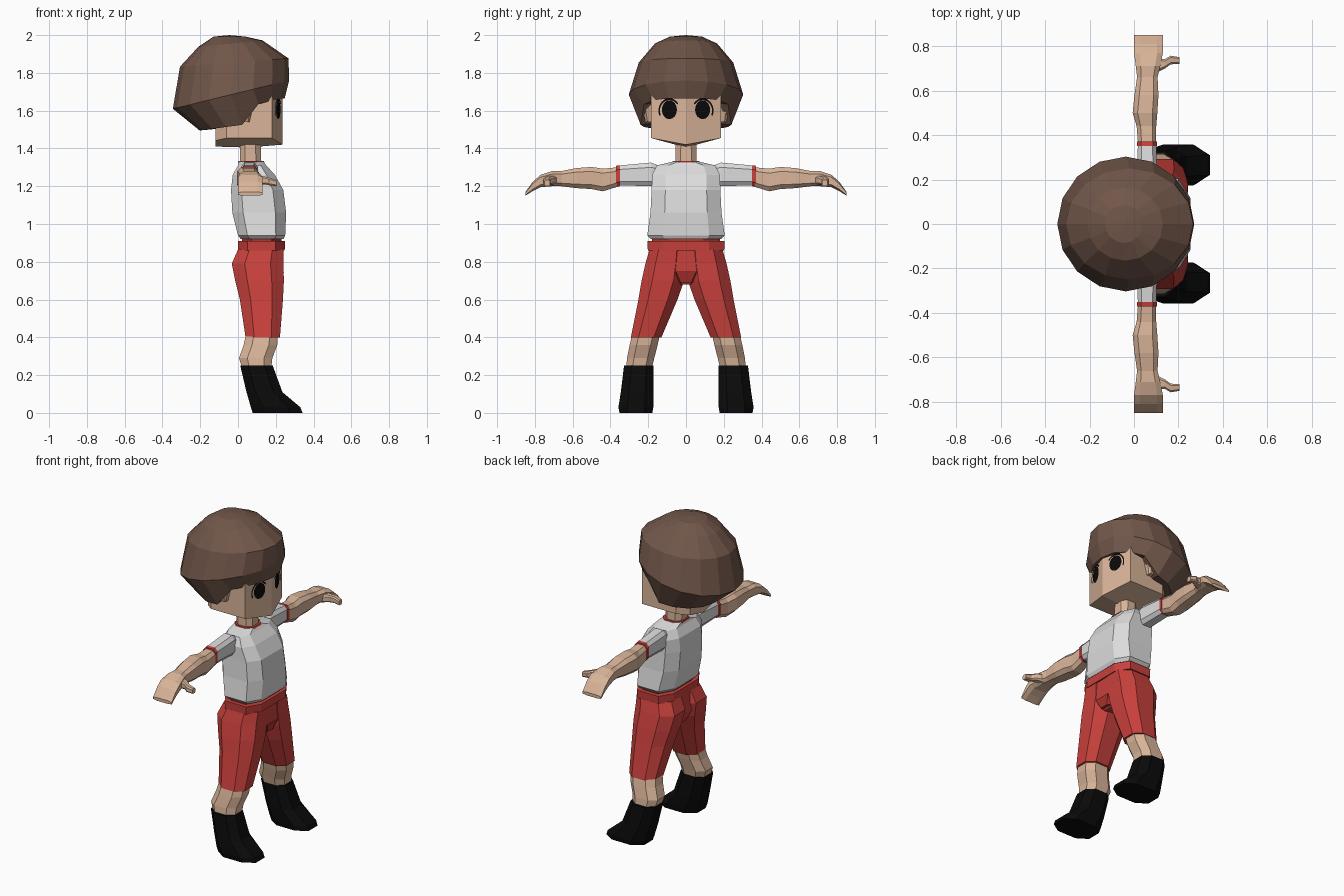
import bpy, bmesh, math
from mathutils import Vector


def material(name, rgb):
    m = bpy.data.materials.new(name)
    m.diffuse_color = (*rgb, 1)
    return m


SKIN = material("skin", (0.70, 0.46, 0.32))
HAIR = material("brown hair", (0.165, 0.093, 0.067))
WHITE = material("white cloth", (0.72, 0.72, 0.72))
RED = material("red cloth", (0.58, 0.052, 0.045))
DARK_RED = material("dark red cloth", (0.45, 0.035, 0.03))
BLACK = material("black", (0.003, 0.003, 0.003))


def finish(bm, name, mat):
    bmesh.ops.recalc_face_normals(bm, faces=bm.faces)
    me = bpy.data.meshes.new(name)
    bm.to_mesh(me)
    bm.free()
    me.materials.append(mat)
    ob = bpy.data.objects.new(name, me)
    bpy.context.collection.objects.link(ob)
    return ob


def loft(name, rings, mat, tips=(None, None)):
    """Skin closed rings of points and close both ends with fans."""
    bm = bmesh.new()
    vr = [[bm.verts.new(p) for p in r] for r in rings]
    n = len(vr[0])
    for a, b in zip(vr, vr[1:]):
        for i in range(n):
            j = (i + 1) % n
            bm.faces.new((a[i], a[j], b[j], b[i]))
    for ring, tip in ((vr[0], tips[0]), (vr[-1], tips[1])):
        c = bm.verts.new(tip or sum((v.co for v in ring), Vector()) / n)
        for i in range(n):
            bm.faces.new((ring[i], ring[(i + 1) % n], c))
    return finish(bm, name, mat)


def octagon(u0, u1, v0, v1, b=0.25):
    du, dv = (u1 - u0) * b, (v1 - v0) * b
    return [(u0 + du, v0), (u1 - du, v0), (u1, v0 + dv), (u1, v1 - dv),
            (u1 - du, v1), (u0 + du, v1), (u0, v1 - dv), (u0, v0 + dv)]


def level(z, x0, x1, y0, y1, s=1, b=0.25):
    return [(x, s * y, z) for x, y in octagon(x0, x1, y0, y1, b)]


def stack(name, rows, mat, s=1, b=0.25):
    """Rows are z, x0, x1, y0, y1."""
    return loft(name, [level(*r, s=s, b=b) for r in rows], mat)


def limb(name, rows, mat, s, b=0.2):
    """Rows are y, x0, x1, z0, z1."""
    return loft(name, [[(x, s * r[0], z) for x, z in octagon(*r[1:], b)]
                       for r in rows], mat)


# Head with a ridge down the face and a folded underside
half = [(0.235, 0.0), (0.18, 0.185), (-0.06, 0.185), (-0.12, 0.13), (-0.12, 0.0)]
outline = half + [(x, -y) for x, y in half[3:0:-1]]
jaw = [(x, y, 1.41 + 0.045 * abs(y) / 0.185 + 0.01 * (x > 0.2)) for x, y in outline]
loft("head", [jaw, [(x, y, 1.75) for x, y in outline]], SKIN, ((0.05, 0, 1.405), None))
stack("neck", [(1.28, 0.01, 0.125, -0.058, 0.058), (1.43, 0.01, 0.12, -0.055, 0.055)], SKIN)

# Hair dome, tilted down at the back, with a stepped lower rim
N = 16


def hair_ring(cx, rx, ry, zfun):
    pts = []
    for i in range(N):
        a = 2 * math.pi * i / N
        c = math.cos(a)
        pts.append((cx + rx * c, ry * math.sin(a), zfun(c)))
    return pts


def rim(c):
    return 1.61 + 0.055 * min(1, c * 1.15) if c > 0.1 else 1.525 + 0.03 * max(c, -1)


loft("hair", [
    hair_ring(-0.045, 0.085, 0.085, lambda c: 1.992),
    hair_ring(-0.04, 0.17, 0.165, lambda c: 1.955 + 0.017 * c),
    hair_ring(-0.02, 0.287, 0.25, lambda c: 1.855 + 0.022 * c),
    hair_ring(-0.037, 0.308, 0.303, lambda c: 1.685 + 0.075 * c),
    hair_ring(0.022, 0.225, 0.24, rim),
    hair_ring(0.02, 0.12, 0.15, lambda c: rim(c) + 0.01),
    hair_ring(0.02, 0.10, 0.12, lambda c: 1.72)],
    HAIR, ((-0.045, 0, 2.0), None))

# Torso, collar and waistband
stack("shirt", [(0.92, 0.015, 0.24, -0.185, 0.185), (0.94, 0.0, 0.25, -0.205, 0.205),
                (1.06, -0.03, 0.255, -0.188, 0.188), (1.18, -0.037, 0.24, -0.182, 0.182),
                (1.26, -0.028, 0.195, -0.18, 0.18), (1.31, 0.0, 0.15, -0.155, 0.155),
                (1.33, 0.005, 0.135, -0.07, 0.07)], WHITE, b=0.2)
stack("collar", [(1.325, 0.0, 0.14, -0.074, 0.074), (1.334, 0.002, 0.136, -0.07, 0.07)], RED)
stack("waistband", [(0.86, 0.0, 0.247, -0.202, 0.202), (0.91, 0.0, 0.25, -0.205, 0.205)],
      RED, b=0.2)
stack("waist_filler", [(0.90, 0.02, 0.23, -0.18, 0.18), (0.93, 0.02, 0.23, -0.18, 0.18)],
      DARK_RED)
stack("pelvis", [(0.87, 0.005, 0.238, -0.185, 0.185), (0.75, -0.01, 0.238, -0.12, 0.12),
                 (0.68, 0.02, 0.2, -0.045, 0.045)], RED)
# Darker gusset between the legs
stack("gusset", [(0.745, 0.06, 0.243, -0.065, 0.065), (0.69, 0.06, 0.225, -0.035, 0.035)],
      DARK_RED, b=0.1)


def face_point(y, z):
    return (0.239 - 0.297 * abs(y), y, z)


def eye(side, s):
    # Iris disc
    bm = bmesh.new()
    bm.faces.new([bm.verts.new(face_point(s * (0.088 + 0.04 * math.cos(t)),
                                          1.605 + 0.05 * math.sin(t)))
                  for t in (s * math.tau * i / 16 for i in range(16))])
    finish(bm, side + "_iris", BLACK)
    # Lash arc over the iris, leaning outward
    bm = bmesh.new()
    prev = None
    for i in range(13):
        t = math.radians(-25 + 170 * i / 12)
        pair = [bm.verts.new(face_point(s * (0.088 + ry * math.cos(t)), 1.6 + rz * math.sin(t)))
                for ry, rz in ((0.05, 0.056), (0.058, 0.066))]
        if prev:
            quad = (prev[0], prev[1], pair[1], pair[0])
            bm.faces.new(quad if s < 0 else quad[::-1])
        prev = pair
    ob = finish(bm, side + "_lash", BLACK)
    return ob


for side, s in (("left", 1), ("right", -1)):
    eye(side, s)
    stack(side + "_ear", [(1.54, 0.025, 0.06, 0.17, 0.215), (1.64, 0.015, 0.085, 0.17, 0.235)],
          SKIN, s)
    # Sleeve, cuff stripe, bare arm with a drooping hand, thumb
    limb(side + "_sleeve", [(0.12, 0.03, 0.09, 1.23, 1.30), (0.185, 0.015, 0.105, 1.20, 1.325),
                            (0.35, 0.017, 0.1, 1.205, 1.31)], WHITE, s)
    limb(side + "_cuff", [(0.35, 0.014, 0.103, 1.20, 1.311), (0.37, 0.014, 0.103, 1.198, 1.308)],
         RED, s)
    limb(side + "_arm", [(0.36, 0.018, 0.1, 1.198, 1.30), (0.44, 0.012, 0.1, 1.173, 1.293),
                         (0.50, -0.006, 0.105, 1.185, 1.302), (0.58, 0.002, 0.11, 1.19, 1.296),
                         (0.66, 0.014, 0.106, 1.2, 1.28), (0.71, 0.008, 0.118, 1.2, 1.28),
                         (0.77, 0.0, 0.13, 1.195, 1.26), (0.81, 0.0, 0.13, 1.175, 1.225),
                         (0.85, 0.0, 0.13, 1.15, 1.17)], SKIN, s)
    thumb = [(0.08, 0.67, 0.745, 1.2, 1.26), (0.14, 0.70, 0.742, 1.21, 1.252),
             (0.165, 0.718, 0.757, 1.205, 1.245), (0.205, 0.72, 0.75, 1.2, 1.232)]
    loft(side + "_thumb", [[(r[0], s * y, z) for y, z in octagon(*r[1:], 0.2)]
                           for r in thumb], SKIN)
    # Trouser leg, bare shin, boot
    stack(side + "_trouser_leg", [(0.865, 0.0, 0.242, 0.0, 0.193), (0.79, -0.033, 0.24, 0.0, 0.215),
                                  (0.70, -0.015, 0.243, 0.01, 0.235),
                                  (0.60, 0.01, 0.238, 0.045, 0.252),
                                  (0.40, 0.04, 0.222, 0.13, 0.292)], RED, s)
    stack(side + "_shin", [(0.43, 0.045, 0.212, 0.135, 0.282), (0.36, 0.03, 0.208, 0.15, 0.298),
                           (0.29, 0.005, 0.182, 0.168, 0.312),
                           (0.23, 0.025, 0.175, 0.182, 0.318)], SKIN, s)
    stack(side + "_boot", [(0.25, 0.012, 0.184, 0.173, 0.328), (0.11, 0.045, 0.235, 0.172, 0.345),
                           (0.03, 0.068, 0.33, 0.173, 0.358), (0.0, 0.078, 0.342, 0.178, 0.352)],
          BLACK, s)
